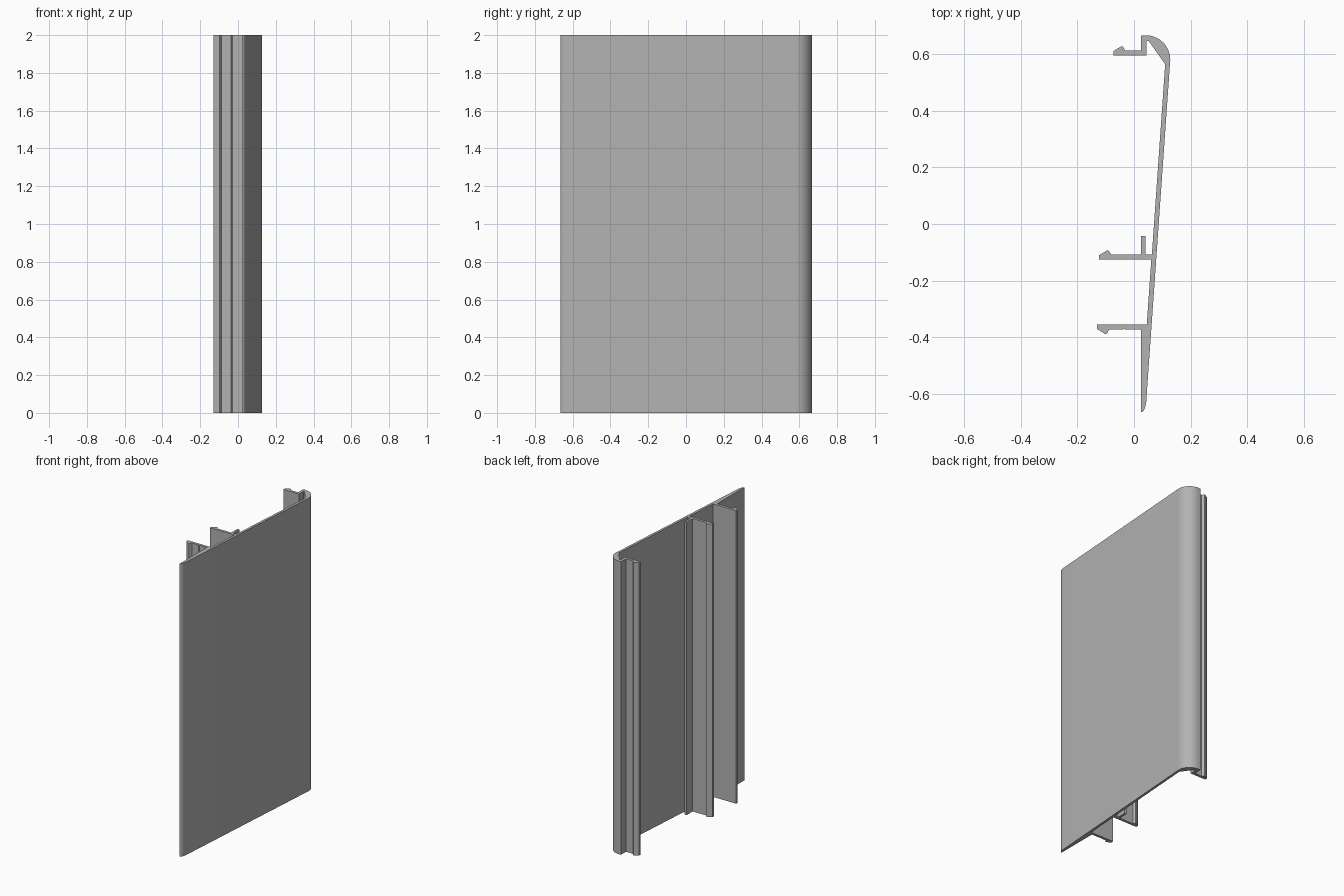
import bpy, bmesh
from math import cos, sin, pi

if "Cube" in bpy.data.objects:
    bpy.data.objects.remove(bpy.data.objects["Cube"], do_unlink=True)

HEIGHT = 2.0
WEB = 0.025        # x of the flat back edge shared by lip, stub and blade
THICK = 0.018      # clip arm thickness


def arc(cx, cy, rx, ry, start, end, steps):
    """Points along an elliptical arc, angles in turns of pi."""
    angles = [pi * (start + (end - start) * i / steps) for i in range(steps + 1)]
    return [(cx + rx * cos(a), cy + ry * sin(a)) for a in angles]


def hook(tip, y, side):
    """Snap hook at the end of a clip arm, from its root round to the tip."""
    nose = [(0.042, 0), (0.036, 0.011), (0.032, 0.015), (0.028, 0.015), (0, -0.002), (0, -THICK)]
    return [(tip + dx, y + side * dy) for dx, dy in nose]


# Outer skin: rounded toe, sloping face and rolled top edge
outline = [(WEB, -0.664)]
outline += arc(WEB, -0.614, 0.019, 0.05, -0.42, 0, 6)
outline += arc(0.04, 0.58, 0.088, 0.086, 0, 0.5, 20)
outline += [(WEB, 0.666), (WEB, 0.612)]

# Upper clip and the pocket behind the rolled edge
outline += hook(-0.073, 0.612, 1)
outline += [(0.044, 0.594), (0.044, 0.645), (0.052, 0.645), (0.11, 0.564)]

# Middle clip with its upright stub
outline += [(0.063, -0.108), (0.04, -0.108), (0.04, -0.043), (WEB, -0.043), (WEB, -0.108)]
outline += hook(-0.123, -0.108, 1)
outline += [(0.061, -0.126), (0.045, -0.355)]

# Lower clip, hooked the other way, with a small groove
outline += reversed(hook(-0.13, -0.373, -1))
outline += [(-0.038, -0.373), (-0.034, -0.369), (-0.03, -0.373), (WEB, -0.373)]

# Extrude the section to full height
bm = bmesh.new()
base = bm.faces.new([bm.verts.new((x, y, 0)) for x, y in outline])
top = bmesh.ops.extrude_face_region(bm, geom=[base], use_keep_orig=True)
verts = [v for v in top["geom"] if isinstance(v, bmesh.types.BMVert)]
bmesh.ops.translate(bm, verts=verts, vec=(0, 0, HEIGHT))
bmesh.ops.recalc_face_normals(bm, faces=bm.faces)
mesh = bpy.data.meshes.new("clip_on_trim_panel")
bm.to_mesh(mesh)
bm.free()

panel = bpy.data.objects.new("clip_on_trim_panel", mesh)
bpy.context.collection.objects.link(panel)

# Plain grey material
grey = bpy.data.materials.new("plain_grey")
grey.use_nodes = True
colour = (0.45, 0.45, 0.45, 1)
grey.diffuse_color = colour
grey.node_tree.nodes["Principled BSDF"].inputs["Base Color"].default_value = colour
mesh.materials.append(grey)

# Smooth curves, crisp corners
bpy.ops.object.select_all(action="DESELECT")
panel.select_set(True)
bpy.context.view_layer.objects.active = panel
bpy.ops.object.shade_smooth_by_angle(angle=pi / 7)
